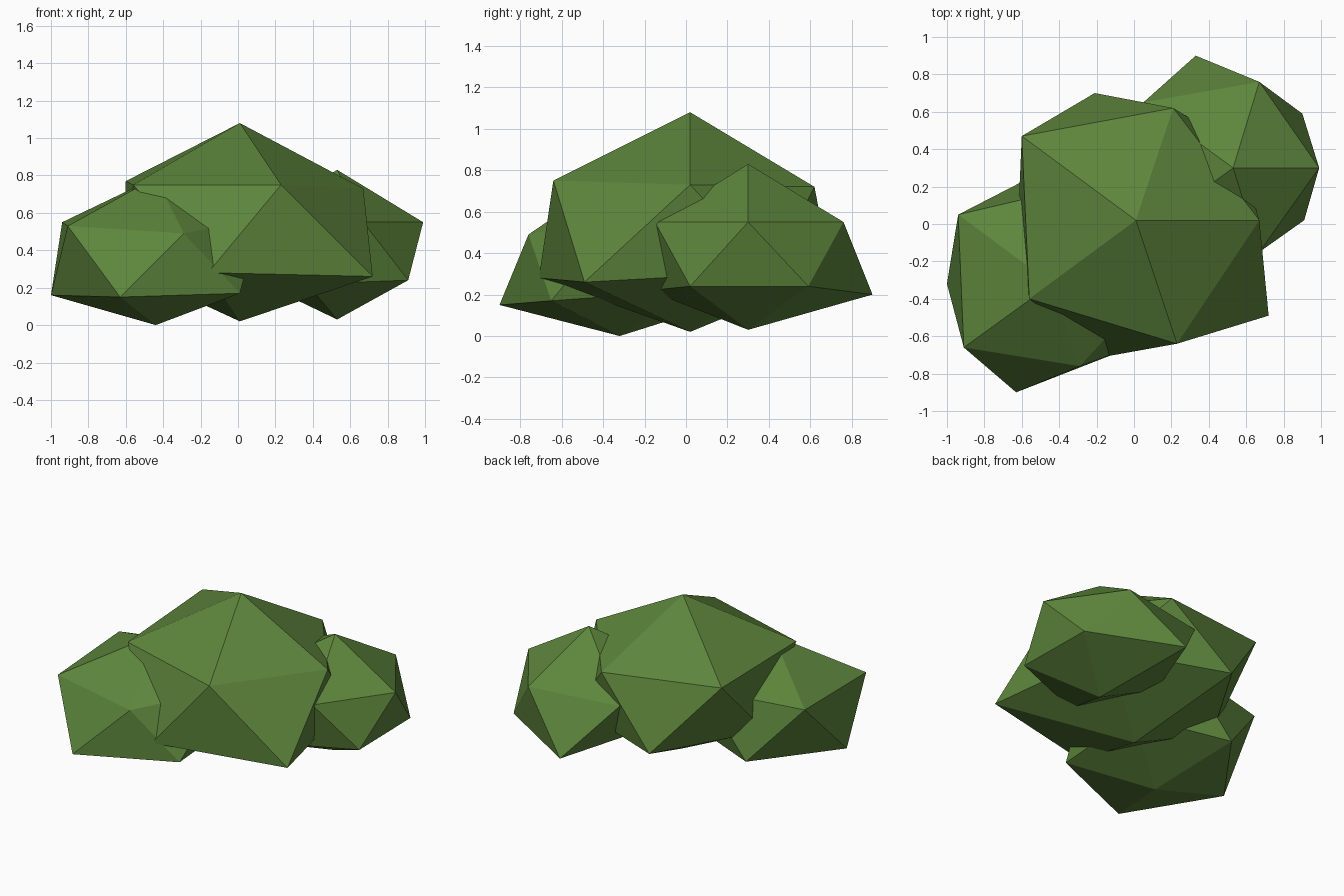
import bpy
from mathutils import Vector

leaf = bpy.data.materials.new("leaf_green")
leaf.diffuse_color = (0.11, 0.235, 0.045, 1)


def clump(name, centre, radius, half_height, corners):
    """Squashed 20-sided ball whose nearest corners are pulled to the given points."""
    bpy.ops.mesh.primitive_ico_sphere_add(subdivisions=1, radius=1)
    ob = bpy.context.object
    ob.name = ob.data.name = name
    c = Vector(centre)
    verts = ob.data.vertices
    for v in verts:
        v.co = c + Vector((v.co.x * radius, v.co.y * radius, v.co.z * half_height))
    regular = [v.co.copy() for v in verts]
    for p in corners:
        p = Vector(p)
        i = min(range(len(regular)), key=lambda k: (regular[k] - p).length)
        verts[i].co = p
    ob.data.materials.append(leaf)
    return ob


# Large middle clump
clump("middle_clump", (0.01, 0.02, 0.55), 0.74, 0.53, [
    (0.67, 0.02, 0.73), (0.21, 0.62, 0.72), (-0.60, 0.47, 0.77),
    (-0.56, -0.40, 0.75), (0.23, -0.64, 0.75),
    (0.72, -0.49, 0.26), (-0.16, -0.71, 0.28), (-0.62, 0.02, 0.31),
    (-0.21, 0.70, 0.30), (0.55, 0.41, 0.31)])

# Small clump at the back right
clump("right_clump", (0.53, 0.30, 0.43), 0.515, 0.40, [
    (0.99, 0.30, 0.55), (0.67, 0.76, 0.55), (0.05, 0.65, 0.54),
    (0.67, -0.15, 0.55), (0.91, 0.02, 0.24), (0.90, 0.59, 0.24),
    (0.33, 0.90, 0.20), (0.37, -0.18, 0.22)])

# Low clump at the front left
clump("left_clump", (-0.44, -0.32, 0.395), 0.62, 0.395, [
    (-0.94, 0.05, 0.55), (-0.91, -0.66, 0.53), (-0.29, -0.76, 0.49),
    (-1.00, -0.32, 0.16), (-0.63, -0.90, 0.15), (0.01, -0.65, 0.17),
    (-0.61, 0.22, 0.17)])
